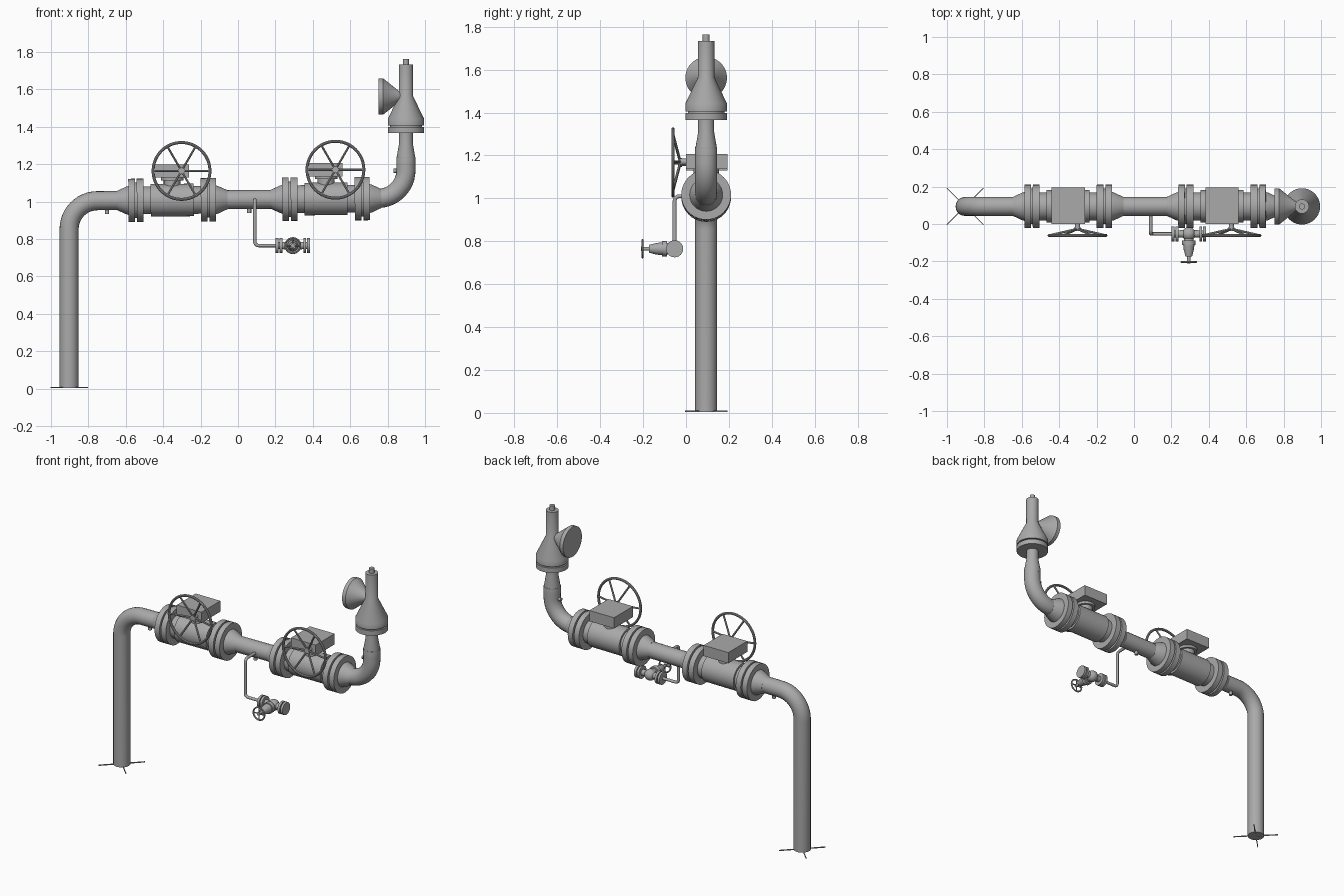
import bpy, bmesh, math
from mathutils import Vector, Matrix

cube = bpy.data.objects.get("Cube")
if cube:
    bpy.data.objects.remove(cube)

steel = bpy.data.materials.new("grey_steel")
steel.use_nodes = True
GREY = (0.4, 0.4, 0.4, 1)
steel.diffuse_color = GREY
steel.node_tree.nodes["Principled BSDF"].inputs["Base Color"].default_value = GREY

Y = 0.094                      # depth of the main run
SLOPE = 0.008                  # slight rise of the run
X, UP, FRONT = Vector((1, 0, SLOPE)), Vector((0, 0, 1)), Vector((0, -1, 0))


def run(x):
    return Vector((x, Y, 1.011 + SLOPE * x))


def finish(ob):
    ob.data.materials.clear()
    ob.data.materials.append(steel)
    bpy.ops.object.select_all(action='DESELECT')
    ob.select_set(True)
    bpy.context.view_layer.objects.active = ob
    bpy.ops.object.shade_smooth_by_angle(angle=math.radians(35))
    return ob


def from_bmesh(name, bm):
    bmesh.ops.recalc_face_normals(bm, faces=bm.faces)
    me = bpy.data.meshes.new(name)
    bm.to_mesh(me)
    bm.free()
    ob = bpy.data.objects.new(name, me)
    bpy.context.collection.objects.link(ob)
    return finish(ob)


def lathe(name, profile, origin, axis, sides=40):
    """Closed solid of revolution from (distance, radius) pairs along an axis."""
    turn = axis.to_track_quat('Z', 'Y')
    bm = bmesh.new()
    rings = []
    for t, r in profile:
        rings.append([bm.verts.new(origin + turn @ Vector((
            r * math.cos(math.tau * i / sides), r * math.sin(math.tau * i / sides), t)))
            for i in range(sides)])
    for a, b in zip(rings, rings[1:]):
        for i in range(sides):
            j = (i + 1) % sides
            bm.faces.new((a[i], a[j], b[j], b[i]))
    bm.faces.new(rings[0])
    bm.faces.new(rings[-1])
    return from_bmesh(name, bm)


def rod(name, a, b, r, sides=12):
    a, b = Vector(a), Vector(b)
    return lathe(name, [(0, r), ((b - a).length, r)], a, b - a, sides)


def box(name, centre, size, angle=0):
    bm = bmesh.new()
    bmesh.ops.create_cube(bm, size=1, matrix=Matrix.Translation(centre)
                          @ Matrix.Rotation(angle, 4, 'Z') @ Matrix.Diagonal((*size, 1)))
    return from_bmesh(name, bm)


def pipe(name, corners, radius, bend, steps=12):
    """Round pipe through corner points, with circular bends."""
    pts = [Vector(c) for c in corners]
    path = [pts[0]]
    for p, c, n in zip(pts, pts[1:], pts[2:]):
        u, v = (p - c).normalized(), (n - c).normalized()
        for i in range(steps + 1):
            a = math.pi / 2 * i / steps
            path.append(c + bend * (u * (1 - math.sin(a)) + v * (1 - math.cos(a))))
    path.append(pts[-1])
    cu = bpy.data.curves.new(name, 'CURVE')
    cu.dimensions = '3D'
    cu.bevel_depth, cu.bevel_resolution, cu.use_fill_caps = radius, 8, True
    sp = cu.splines.new('POLY')
    sp.points.add(len(path) - 1)
    for q, co in zip(sp.points, path):
        q.co = (*co, 1)
    ob = bpy.data.objects.new(name, cu)
    bpy.context.collection.objects.link(ob)
    bpy.ops.object.select_all(action='DESELECT')
    ob.select_set(True)
    bpy.context.view_layer.objects.active = ob
    bpy.ops.object.convert(target='MESH')
    return finish(bpy.context.view_layer.objects.active)


def wheel(name, centre, radius, tube, dish, spokes=6):
    """Handwheel facing the front, its hub set back by dish."""
    c = Vector(centre)
    bm = bmesh.new()
    n, m = 48, 10
    grid = []
    for i in range(n):
        out = Vector((math.cos(math.tau * i / n), 0, math.sin(math.tau * i / n)))
        grid.append([bm.verts.new(c + out * (radius + tube * math.cos(math.tau * k / m))
                                  + FRONT * tube * math.sin(math.tau * k / m)) for k in range(m)])
    for i in range(n):
        a, b = grid[i], grid[(i + 1) % n]
        for k in range(m):
            bm.faces.new((a[k], a[(k + 1) % m], b[(k + 1) % m], b[k]))
    from_bmesh(name + "_rim", bm)
    hub = c - FRONT * dish
    for i in range(spokes):
        a = math.tau * i / spokes
        rod(f"{name}_spoke_{i + 1}", hub,
            c + radius * Vector((math.cos(a), 0, math.sin(a))), tube * 0.75, 8)
    lathe(name + "_hub", [(-tube, tube * 2.2), (tube * 1.3, tube * 2.2)], hub, FRONT, 20)


# Main pipe with its two elbows
TOP_X = 0.898
pipe("main_pipe", [(-0.903, Y, 0.005), run(-0.903), run(TOP_X), (TOP_X, Y, 1.24)], 0.051, 0.15)
lathe("riser_reducer", [(1.2, 0.051), (1.23, 0.051), (1.31, 0.037), (1.37, 0.037)],
      Vector((TOP_X, Y, 0)), UP)

# Thin crossed base strips
for side in (-1, 1):
    box(f"base_strip_{side}", (-0.903, Y, 0.007), (0.277, 0.005, 0.006), side * math.pi / 4)


# Large gear-operated valves
def main_valve(name, cx):
    o = run(cx)
    for s, tag in ((-1, "left"), (1, "right")):
        axis = X * s
        lathe(f"{name}_{tag}_reducer", [(0.23, 0.078), (0.245, 0.074), (0.295, 0.051)], o, axis)
        lathe(f"{name}_{tag}_outer_flange", [(0.199, 0.116), (0.234, 0.116)], o, axis)
        lathe(f"{name}_{tag}_gasket", [(0.18, 0.095), (0.21, 0.095)], o, axis)
        lathe(f"{name}_{tag}_inner_flange", [(0.153, 0.116), (0.189, 0.116)], o, axis)
    lathe(name + "_collar", [(-0.16, 0.074), (0.16, 0.074)], o, X)
    lathe(name + "_body", [(-0.115, 0.087), (0.115, 0.087)], o, X)
    lathe(name + "_neck", [(0.06, 0.045), (0.105, 0.045), (0.105, 0.06), (0.13, 0.06)], o, UP)
    box(name + "_gearbox", o + Vector((0, 0.003, 0.156)), (0.178, 0.195, 0.07))
    hub = o + Vector((0.05, -0.155, 0.156))
    wheel(name + "_handwheel", hub, 0.152, 0.008, 0.035)
    rod(name + "_shaft", hub + Vector((0, 0.03, 0)), hub + Vector((0, 0.08, 0)), 0.014)


main_valve("first_valve", -0.352)
main_valve("second_valve", 0.471)

# Vent head: flanges, cone, stack and cap
head = Vector((TOP_X, Y, 0))
lathe("vent_lower_flange", [(1.366, 0.097), (1.398, 0.097)], head, UP)
lathe("vent_gasket", [(1.39, 0.085), (1.415, 0.085)], head, UP)
lathe("vent_cone", [(1.406, 0.097), (1.442, 0.097), (1.565, 0.038), (1.733, 0.038)], head, UP)
lathe("vent_cap", [(1.72, 0.016), (1.763, 0.016)], head, UP, 20)
lathe("side_horn", [(0.0, 0.097), (0.024, 0.097), (0.125, 0.016), (0.15, 0.012)],
      Vector((0.752, Y, 1.562)), Vector((1, 0, 0)))

# Small stubs along the pipe
for i, x in enumerate((-0.70, 0.06)):
    rod(f"drain_stub_{i + 1}", run(x), run(x) - UP * 0.072, 0.011)
rod("elbow_stub", (0.87, Y, 1.165), (0.832, Y, 1.165), 0.011)
rod("gauge_stub", run(-0.632), run(-0.632) + FRONT * 0.056, 0.006)

# Sampling line with its small valve
SY, SZ, SX = -0.053, 0.765, 0.293
pipe("sampling_line", [(0.09, Y, 1.01), (0.09, SY, 1.01), (0.09, SY, SZ), (0.21, SY, SZ)],
     0.009, 0.022, 6)
o = Vector((SX, SY, SZ))
for s, tag in ((-1, "left"), (1, "right")):
    axis = Vector((s, 0, 0))
    lathe(f"small_{tag}_neck", [(0, 0.022), (0.08, 0.018)], o, axis, 24)
    for t, part in ((0.056, "inner"), (0.077, "outer")):
        lathe(f"small_{tag}_{part}_flange", [(t, 0.04), (t + 0.015, 0.04)], o, axis, 24)
lathe("small_valve_body", [(0.036 * math.sin(a), max(0.036 * math.cos(a), 0.001))
                           for a in (math.pi * (i / 12 - 0.5) for i in range(13))], o, FRONT, 24)
lathe("small_valve_bonnet", [(0.02, 0.026), (0.035, 0.026), (0.035, 0.036), (0.06, 0.036),
                             (0.06, 0.03), (0.085, 0.027), (0.12, 0.018), (0.12, 0.009),
                             (0.157, 0.009)], o, FRONT, 24)
wheel("small_handwheel", o + FRONT * 0.15, 0.04, 0.005, 0.0, 4)
